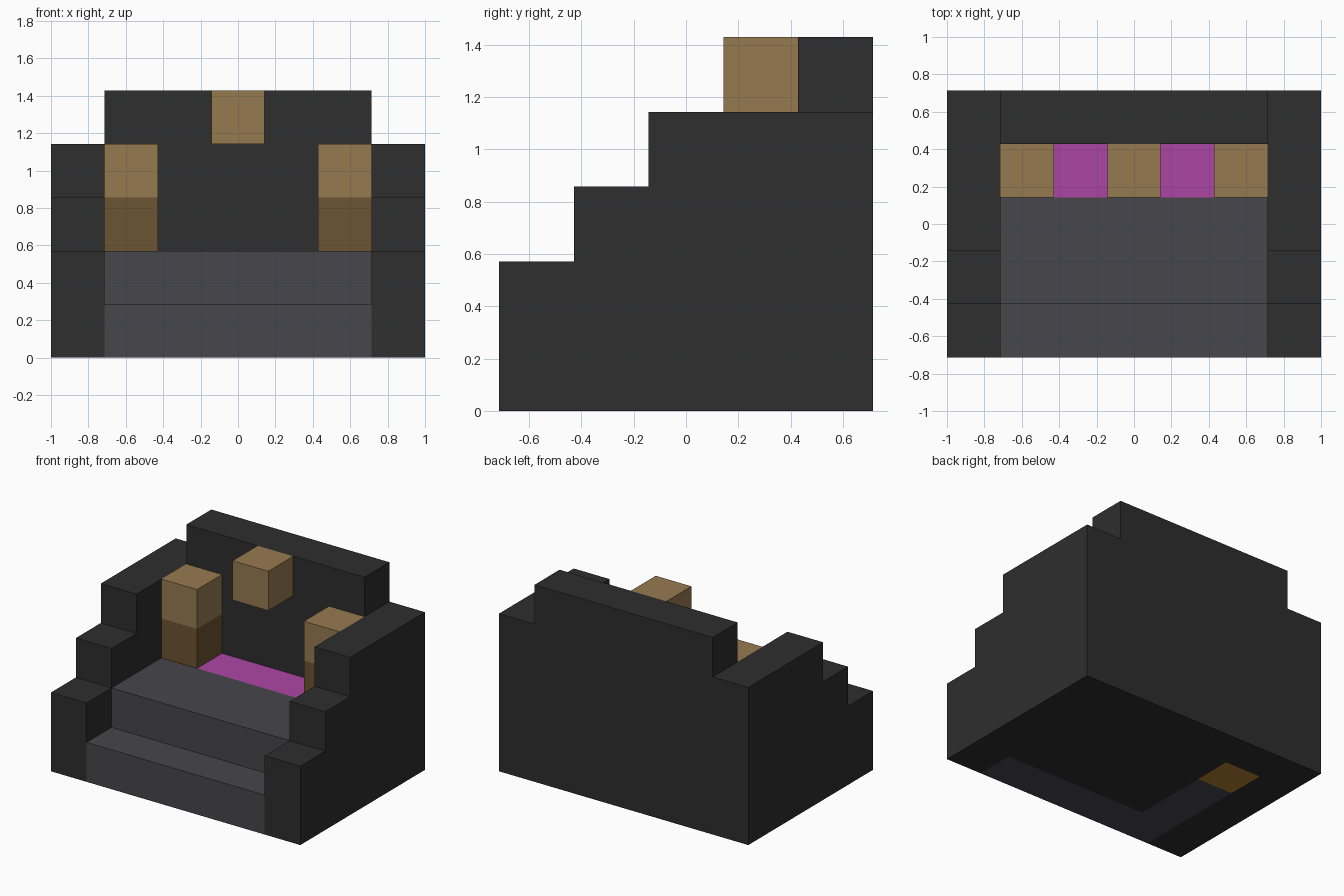
import bpy
import bmesh

if "Cube" in bpy.data.objects:
    bpy.data.objects.remove(bpy.data.objects["Cube"], do_unlink=True)

U = 2 / 7  # one block; the model is 7 wide, 5 deep, 5 high


def linear(c):
    c /= 255
    return c / 12.92 if c <= 0.04045 else ((c + 0.055) / 1.055) ** 2.4


def material(name, *rgb):
    mat = bpy.data.materials.new(name)
    color = (*map(linear, rgb), 1)
    mat.use_nodes = True
    mat.diffuse_color = color
    mat.node_tree.nodes["Principled BSDF"].inputs["Base Color"].default_value = color
    return mat


charcoal = material("charcoal", 46, 46, 46)
slate = material("slate grey", 71, 70, 75)
tan = material("tan wood", 150, 122, 80)
brown = material("brown wood", 108, 83, 50)
magenta = material("magenta", 172, 70, 164)
gold = material("golden brown", 180, 126, 46)


def place(x, y, z):
    """Block coordinates to model coordinates."""
    return ((x - 3.5) * U, (y - 2.5) * U, z * U)


def extrude_profile(name, mat, profile, x0, x1, mirrored=False):
    """Extrude a (y, z) outline along x, optionally mirrored across x = 0."""
    bm = bmesh.new()
    face = bm.faces.new([bm.verts.new(place(x0, y, z)) for y, z in profile])
    new = bmesh.ops.extrude_face_region(bm, geom=[face])["geom"]
    verts = [v for v in new if isinstance(v, bmesh.types.BMVert)]
    bmesh.ops.translate(bm, verts=verts, vec=((x1 - x0) * U, 0, 0))
    bmesh.ops.recalc_face_normals(bm, faces=bm.faces)
    mesh = bpy.data.meshes.new(name)
    bm.to_mesh(mesh)
    bm.free()
    mesh.materials.append(mat)
    obj = bpy.data.objects.new(name, mesh)
    bpy.context.collection.objects.link(obj)
    if mirrored:
        obj.modifiers.new("Mirror", "MIRROR").use_axis[0] = True
    return obj


def block(name, mat, x, y, z, mirrored=False):
    outline = [(y[0], z[0]), (y[1], z[0]), (y[1], z[1]), (y[0], z[1])]
    return extrude_profile(name, mat, outline, x[0], x[1], mirrored)


# Stepped side walls and back wall
stepped = [(0, 0), (5, 0), (5, 4), (2, 4), (2, 3), (1, 3), (1, 2), (0, 2)]
extrude_profile("side_walls", charcoal, stepped, 6, 7, mirrored=True)
block("back_wall", charcoal, (1, 6), (4, 5), (0, 5))

# Foundation layer under the floor
block("foundation", charcoal, (2, 6), (1, 4), (0, 1))
block("foundation_strip", slate, (1, 2), (1, 3), (0, 1))
block("foundation_corner", gold, (1, 2), (3, 4), (0, 1))

# Steps and floor
block("front_step", slate, (1, 6), (0, 1), (0, 1))
block("landing", slate, (1, 6), (1, 3), (1, 2))
block("rear_floor", magenta, (1, 6), (3, 4), (1, 2))

# Wooden posts and the raised block on the back wall
block("post_bases", brown, (5, 6), (3, 4), (2, 3), mirrored=True)
block("post_tops", tan, (5, 6), (3, 4), (3, 4), mirrored=True)
block("wall_block", tan, (3, 4), (3, 4), (4, 5))
